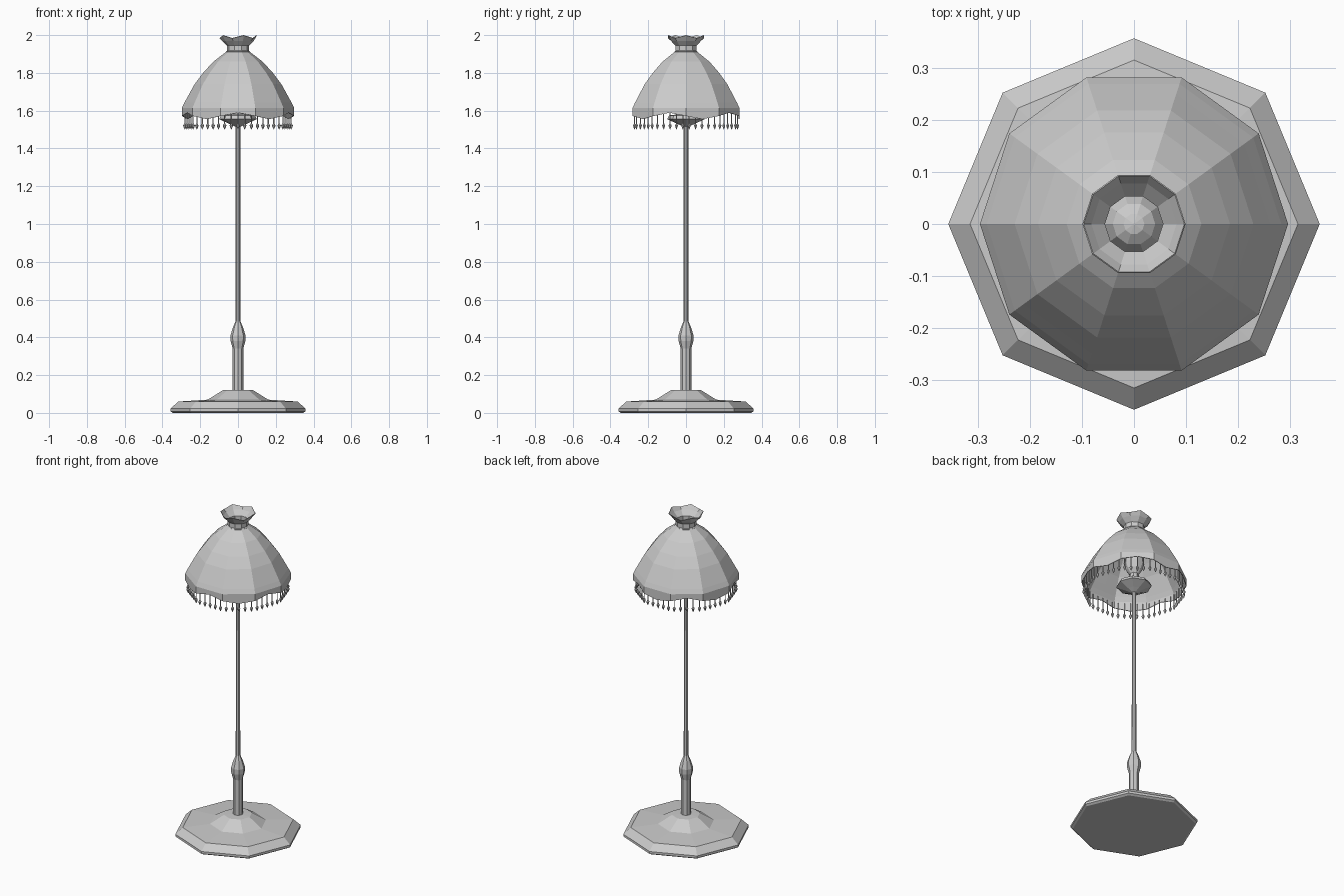
import bpy, bmesh, math
from math import pi, cos, sin

if "Cube" in bpy.data.objects:
    bpy.data.objects.remove(bpy.data.objects["Cube"])


def add_mesh(name, bm):
    bmesh.ops.remove_doubles(bm, verts=bm.verts, dist=1e-5)
    bmesh.ops.recalc_face_normals(bm, faces=bm.faces)
    me = bpy.data.meshes.new(name)
    bm.to_mesh(me)
    bm.free()
    ob = bpy.data.objects.new(name, me)
    bpy.context.collection.objects.link(ob)
    return ob


def lathe(bm, profile, sides, wave=None, loc=(0, 0), flat=None):
    """Revolve (r, z) points; wave(row, angle) shifts z, flat keeps an n-gon outline."""
    rings = []
    for j, (r, z) in enumerate(profile):
        ring = []
        for i in range(sides):
            a = 2 * pi * i / sides
            k = 1.0
            if flat:
                half = pi / flat
                k = cos(half) / cos(a % (2 * half) - half)
            dz = wave(j, a) if wave else 0
            ring.append(bm.verts.new((loc[0] + r * k * cos(a), loc[1] + r * k * sin(a), z + dz)))
        rings.append(ring)
    for lo, hi in zip(rings, rings[1:]):
        for i in range(sides):
            n = (i + 1) % sides
            bm.faces.new((lo[i], lo[n], hi[n], hi[i]))
    return rings


def turned(name, profile, sides):
    bm = bmesh.new()
    rings = lathe(bm, profile, sides)
    bm.faces.new(rings[0][::-1])
    bm.faces.new(rings[-1])
    return add_mesh(name, bm)


# Octagonal foot
turned("base", [(0.345, 0), (0.358, 0.008), (0.358, 0.022), (0.316, 0.06),
                (0.16, 0.07), (0.08, 0.12), (0.028, 0.122)], 8)

# Stem with turned knob
turned("stem", [(0.028, 0.115), (0.028, 0.34), (0.039, 0.38), (0.04, 0.41),
                (0.026, 0.455), (0.013, 0.485), (0.012, 1.54)], 8)

# Lamp holder dish and bulb
turned("lamp_dish", [(0.014, 1.515), (0.045, 1.53), (0.1, 1.555),
                     (0.09, 1.575), (0.03, 1.582), (0.026, 1.64)], 8)
turned("bulb", [(0.024, 1.63), (0.045, 1.66), (0.058, 1.70), (0.056, 1.73),
                (0.041, 1.756), (0.02, 1.77), (0.002, 1.774)], 10)

# Ten-panel shade with scalloped lower edge
def scallop(row, a):
    return -0.017 * sin(5 * a) if row == 0 else 0

bm = bmesh.new()
lathe(bm, [(0.297, 1.572), (0.297, 1.615), (0.284, 1.642), (0.263, 1.68),
           (0.23, 1.74), (0.185, 1.80), (0.13, 1.86), (0.062, 1.912)], 20,
      wave=scallop, flat=10)
shade = add_mesh("shade", bm)
mod = shade.modifiers.new("thickness", 'SOLIDIFY')
mod.thickness = 0.004

# Gathered neck and ruffled crown
def ruffle(row, a):
    return -0.015 * (round(a / (pi / 5)) % 2) if row == 4 else 0

bm = bmesh.new()
lathe(bm, [(0.062, 1.91), (0.056, 1.916), (0.056, 1.945),
           (0.082, 1.972), (0.097, 2.0)], 10, wave=ruffle)
crown = add_mesh("shade_crown", bm)
mod = crown.modifiers.new("thickness", 'SOLIDIFY')
mod.thickness = 0.003

# Fringe of beads hung along the ten sides
bm = bmesh.new()
per_side = 5
for s in range(10):
    for t in range(per_side):
        f = (t + 0.5) / per_side
        a0, a1 = 2 * pi * s / 10, 2 * pi * (s + 1) / 10
        x = 0.287 * (cos(a0) * (1 - f) + cos(a1) * f)
        y = 0.287 * (sin(a0) * (1 - f) + sin(a1) * f)
        lathe(bm, [(0.003, 1.60), (0.003, 1.532), (0.0095, 1.522), (0.007, 1.514), (0.0005, 1.50)],
              6, loc=(x, y))
add_mesh("bead_fringe", bm)
